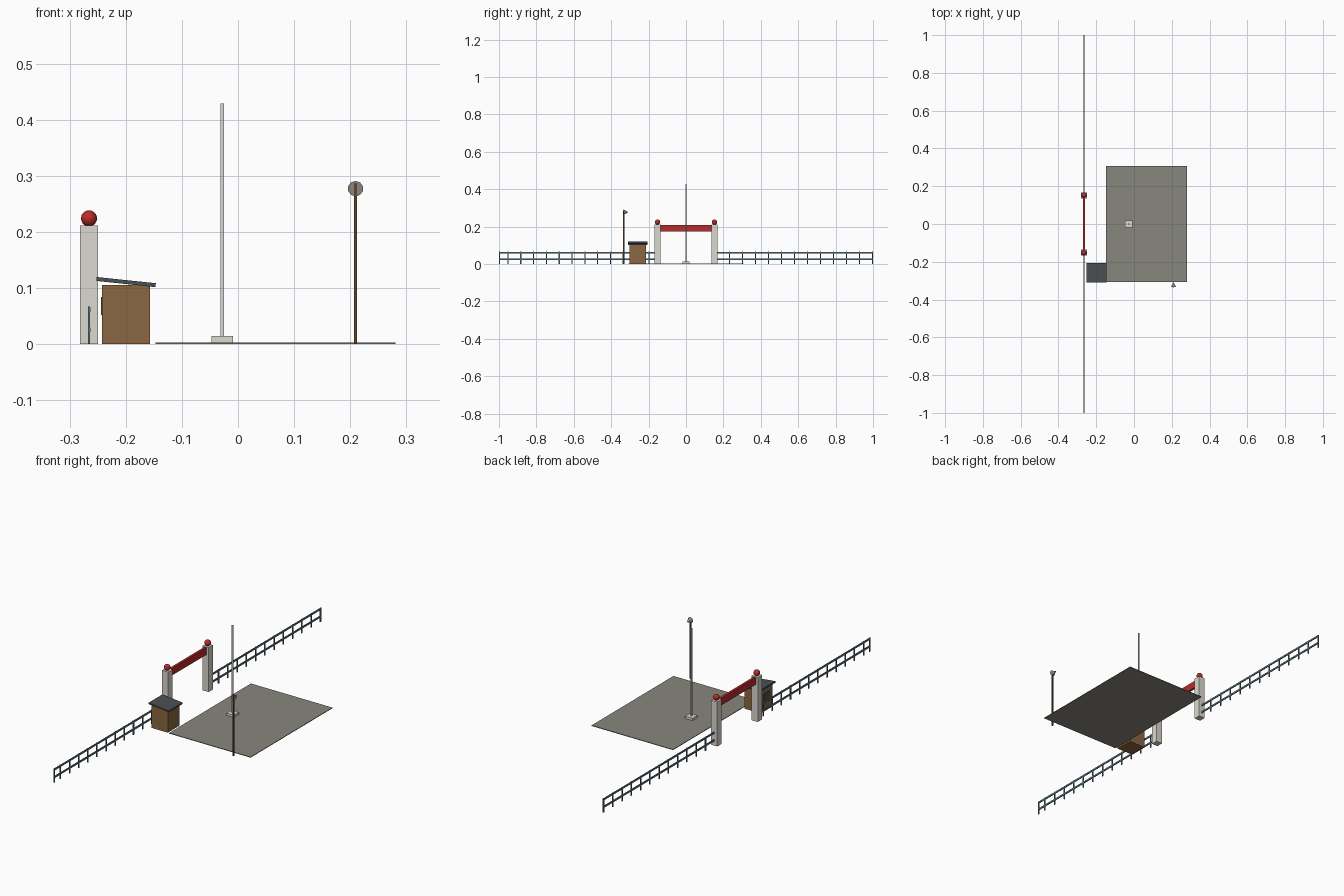
import bpy
from math import radians

cube = bpy.data.objects.get("Cube")
if cube:
    bpy.data.objects.remove(cube, do_unlink=True)


def material(name, r, g, b):
    m = bpy.data.materials.new(name)
    m.use_nodes = True
    m.diffuse_color = (r, g, b, 1)
    m.node_tree.nodes["Principled BSDF"].inputs["Base Color"].default_value = (r, g, b, 1)
    return m


paving = material("grey paving", 0.245, 0.238, 0.205)
stone = material("pale stone", 0.72, 0.69, 0.63)
red = material("red paint", 0.48, 0.025, 0.025)
wood = material("brown wood", 0.255, 0.135, 0.052)
slate = material("dark slate", 0.07, 0.08, 0.085)
iron = material("blue grey iron", 0.12, 0.20, 0.23)
dark_wood = material("dark brown wood", 0.12, 0.06, 0.025)
steel = material("light steel", 0.72, 0.70, 0.65)


def finish(name, mat):
    ob = bpy.context.object
    ob.name = name
    ob.data.materials.append(mat)
    return ob


def box(name, mat, centre, size, tilt=0):
    bpy.ops.mesh.primitive_cube_add(size=1, location=centre, rotation=(0, tilt, 0))
    bpy.context.object.scale = size
    return finish(name, mat)


# Paved yard
box("yard", paving, (0.067, 0, 0.0015), (0.428, 0.614, 0.003))

# Flagpole on its plinth
box("flagpole_base", stone, (-0.028, 0, 0.008), (0.038, 0.038, 0.012))
box("flagpole", steel, (-0.028, 0, 0.221), (0.006, 0.006, 0.416))

# Gateway and the fence on both sides of it
GATE_X = -0.2655
box("gate_beam", red, (GATE_X, 0, 0.192), (0.011, 0.274, 0.034))
for side, label in ((-1, "front"), (1, "back")):
    box(f"gate_pillar_{label}", stone, (GATE_X, side * 0.152, 0.1055), (0.032, 0.032, 0.211))
    bpy.ops.mesh.primitive_uv_sphere_add(segments=16, ring_count=10, radius=0.0143,
                                         location=(GATE_X, side * 0.152, 0.224))
    finish(f"pillar_ball_{label}", red)
    bpy.ops.object.shade_smooth()
    for z, rail in ((0.0255, "lower"), (0.0615, "upper")):
        box(f"fence_{rail}_rail_{label}", iron, (GATE_X, side * 0.583, z), (0.0045, 0.834, 0.008))

# Fence posts at an even pitch, with an end post closing the front run
front_posts = [-0.998] + [-0.952 + 0.0685 * i for i in range(12)]
back_posts = [0.233 + 0.0695 * i for i in range(12)]
for i, y in enumerate(front_posts + back_posts):
    box(f"fence_post_{i + 1}", iron, (GATE_X, y, 0.0335), (0.004, 0.006, 0.067))

# Guard booth with a sloping roof
box("booth", wood, (-0.1995, -0.259, 0.0525), (0.086, 0.088, 0.105))
box("booth_roof", slate, (-0.1995, -0.258, 0.1105), (0.106, 0.104, 0.007), radians(6))
box("booth_window", slate, (-0.243, -0.259, 0.068), (0.003, 0.05, 0.032))

# Loudspeaker on a wooden post
box("speaker_post", dark_wood, (0.2095, -0.333, 0.1435), (0.006, 0.006, 0.287))
bpy.ops.mesh.primitive_cone_add(vertices=10, radius1=0.0138, radius2=0.002, depth=0.023,
                                location=(0.2095, -0.322, 0.277), rotation=(radians(-90), 0, 0))
finish("loudspeaker", paving)
